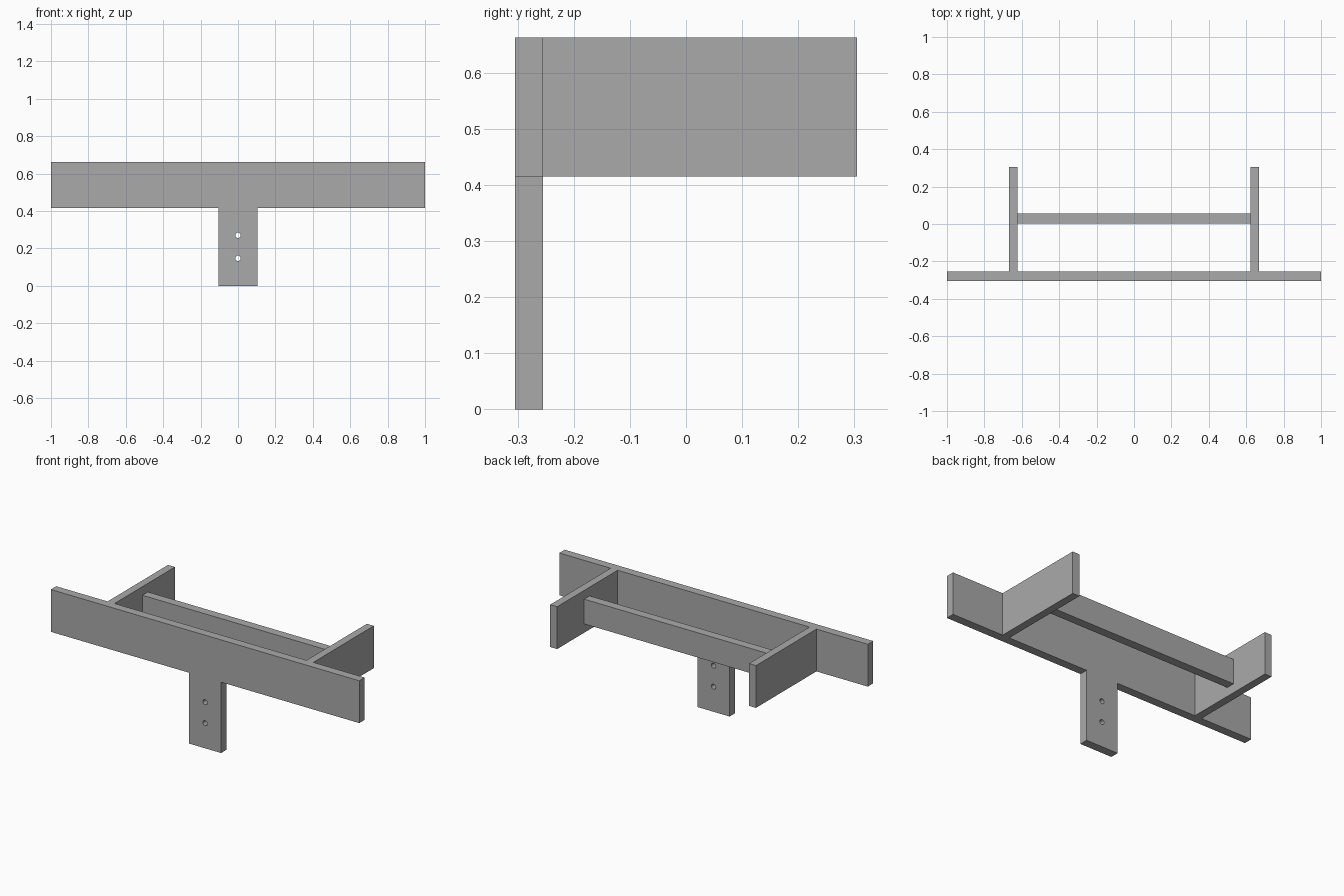
import bpy
import math

cube = bpy.data.objects.get("Cube")
if cube:
    bpy.data.objects.remove(cube, do_unlink=True)

grey = bpy.data.materials.new("plain grey")
grey.use_nodes = True
COLOUR = (0.4, 0.4, 0.4, 1)
grey.diffuse_color = COLOUR
grey.node_tree.nodes["Principled BSDF"].inputs["Base Color"].default_value = COLOUR

BOTTOM, TOP = 0.415, 0.663      # height range of the board and arms
FRONT, INNER, BACK = -0.305, -0.255, 0.305


def box(name, lo, hi):
    """Box between two opposite corners."""
    bpy.ops.mesh.primitive_cube_add(size=1, location=[(a + b) / 2 for a, b in zip(lo, hi)])
    ob = bpy.context.object
    ob.name = name
    ob.scale = [b - a for a, b in zip(lo, hi)]
    bpy.ops.object.transform_apply(location=False, rotation=False, scale=True)
    ob.data.materials.append(grey)
    return ob


def add_outline(curve, points):
    """Closed straight-sided outline; inner outlines become holes."""
    spline = curve.splines.new("POLY")
    spline.points.add(len(points) - 1)
    for p, (x, y) in zip(spline.points, points):
        p.co = (x, y, 0, 1)
    spline.use_cyclic_u = True


# T-shaped front board with two screw holes in its stem
curve = bpy.data.curves.new("front_board", "CURVE")
curve.dimensions = "2D"
curve.fill_mode = "BOTH"
curve.extrude = (INNER - FRONT) / 2
S = 0.104
add_outline(curve, [(-S, 0), (S, 0), (S, BOTTOM), (1, BOTTOM),
                    (1, TOP), (-1, TOP), (-1, BOTTOM), (-S, BOTTOM)])
for z in (0.147, 0.27):
    add_outline(curve, [(0.0145 * math.cos(i * math.tau / 24), z + 0.0145 * math.sin(i * math.tau / 24))
                        for i in range(24)])
board = bpy.data.objects.new("front_board", curve)
bpy.context.collection.objects.link(board)
board.location.y = (FRONT + INNER) / 2
board.rotation_euler.x = math.pi / 2
bpy.ops.object.select_all(action="DESELECT")
board.select_set(True)
bpy.context.view_layer.objects.active = board
bpy.ops.object.convert(target="MESH")
board = bpy.context.object
board.data.materials.clear()
board.data.materials.append(grey)
bpy.ops.object.shade_smooth_by_angle(angle=math.radians(30))

# Side arms reaching back from the board
box("left_arm", (0.622, INNER, BOTTOM), (0.667, BACK, TOP))
box("right_arm", (-0.667, INNER, BOTTOM), (-0.622, BACK, TOP))

# Narrower rail between the arms
box("cross_rail", (-0.622, 0.004, 0.467), (0.622, 0.055, 0.612))
